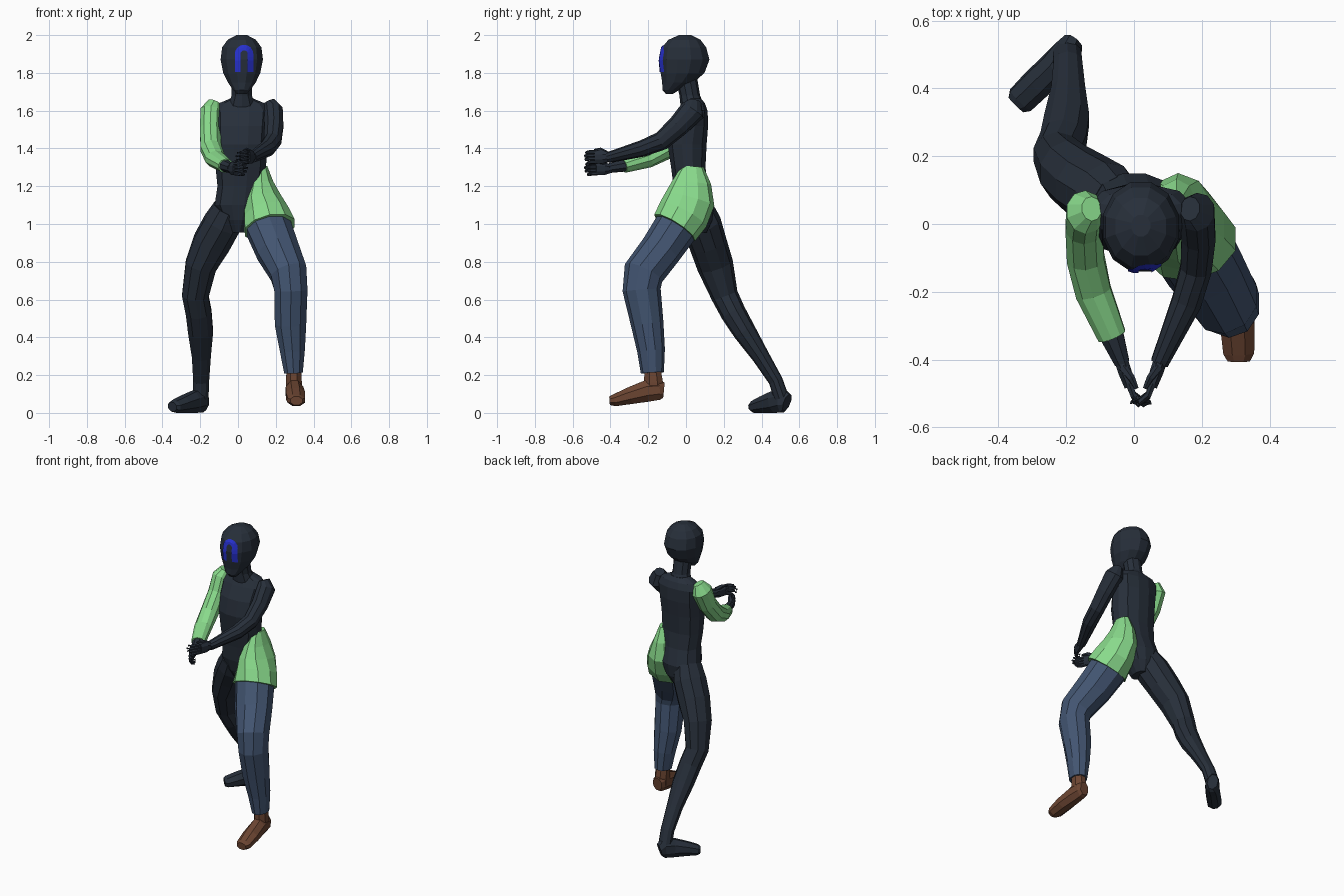
import bpy, bmesh, math
from mathutils import Vector
from mathutils.bvhtree import BVHTree


def material(name, rgb):
    m = bpy.data.materials.new(name)
    m.diffuse_color = (*rgb, 1)
    return m


DARK = material("dark navy", (0.020, 0.028, 0.042))
GREEN = material("light green", (0.25, 0.70, 0.26))
DENIM = material("denim blue", (0.055, 0.090, 0.165))
BROWN = material("shoe brown", (0.150, 0.060, 0.032))
BLUE = material("bright blue", (0.020, 0.030, 0.62))


def finish(name, bm, mat):
    bmesh.ops.recalc_face_normals(bm, faces=bm.faces)
    me = bpy.data.meshes.new(name)
    bm.to_mesh(me)
    bm.free()
    me.materials.append(mat)
    ob = bpy.data.objects.new(name, me)
    bpy.context.collection.objects.link(ob)
    return ob


def loft(name, rows, mat, n=10, flat=False, p=2.0):
    """Skin rings (x, y, z, half width, half depth); rings follow the path unless flat."""
    bm = bmesh.new()
    pts = [Vector(r[:3]) for r in rows]
    rings = []
    for i, r in enumerate(rows):
        t = pts[min(i + 1, len(pts) - 1)] - pts[max(i - 1, 0)]
        t = Vector((0, 0, 1)) if flat else t.normalized()
        u = Vector((1, 0, 0))
        u = (u - t * u.dot(t)).normalized()
        v = t.cross(u)
        ring = []
        for k in range(n):
            a = (k + 0.5) * math.tau / n
            c, s = math.cos(a), math.sin(a)
            f = 1 / (abs(c) ** p + abs(s) ** p) ** (1 / p) / math.cos(math.pi / n)
            if p > 2:
                f *= 0.97
            ring.append(bm.verts.new(pts[i] + u * (r[3] * c * f) + v * (r[4] * s * f)))
        rings.append(ring)
    for a, b in zip(rings, rings[1:]):
        for k in range(n):
            j = (k + 1) % n
            bm.faces.new((a[k], a[j], b[j], b[k]))
    bm.faces.new(rings[0])
    bm.faces.new(rings[-1])
    return finish(name, bm, mat)


# Torso, neck and head
loft("torso", [
    (0.0, 0.05, 0.955, 0.035, 0.06), (0.0, 0.05, 1.02, 0.085, 0.09),
    (0.0, 0.045, 1.10, 0.125, 0.105), (0.012, 0.025, 1.20, 0.122, 0.092),
    (0.015, 0.012, 1.30, 0.135, 0.092), (0.015, 0.006, 1.42, 0.14, 0.104),
    (0.018, 0.02, 1.52, 0.145, 0.098), (0.02, 0.04, 1.60, 0.15, 0.075),
    (0.02, 0.045, 1.64, 0.12, 0.055), (0.02, 0.04, 1.665, 0.06, 0.04)],
    DARK, 12, True, 2.5)
loft("neck", [(0.02, 0.035, 1.62, 0.075, 0.06), (0.02, 0.02, 1.68, 0.054, 0.052),
              (0.02, 0.0, 1.78, 0.055, 0.055)], DARK, 10, True)
head = loft("head", [
    (0.02, -0.088, 1.688, 0.026, 0.018), (0.02, -0.08, 1.71, 0.046, 0.045),
    (0.02, -0.042, 1.75, 0.074, 0.084), (0.02, -0.018, 1.80, 0.098, 0.116),
    (0.02, -0.008, 1.87, 0.112, 0.132), (0.02, -0.010, 1.935, 0.104, 0.117),
    (0.02, -0.008, 1.975, 0.075, 0.085), (0.02, -0.005, 2.0, 0.028, 0.032)],
    DARK, 12, True)

# Arch-shaped face mark, projected on to the head
hb = bmesh.new()
hb.from_mesh(head.data)
tree = BVHTree.FromBMesh(hb)
path = [(-1, 0, 1.805 + 0.02 * i) for i in range(5)]
path += [(-math.cos(a), math.sin(a), 1.90) for a in [math.pi * i / 8 for i in range(9)]]
path += [(1, 0, 1.885 - 0.02 * i) for i in range(5)]
bm = bmesh.new()
strip = []
for cx, cz, z0 in path:
    pair = []
    for rad in (0.019, 0.034, 0.049):
        x, z = 0.032 + cx * rad, z0 + cz * rad
        hit = tree.ray_cast(Vector((x, -1, z)), Vector((0, 1, 0)))[0]
        pair.append(bm.verts.new((x, hit.y - 0.005, z)))
    strip.append(pair)
for a, b in zip(strip, strip[1:]):
    for k in (0, 1):
        bm.faces.new((a[k], a[k + 1], b[k + 1], b[k]))
hb.free()
finish("face_mark", bm, BLUE)

# Right arm: green sleeve and bare forearm
loft("right_sleeve", [
    (-0.125, 0.045, 1.648, 0.03, 0.035), (-0.143, 0.035, 1.60, 0.055, 0.065),
    (-0.147, -0.01, 1.50, 0.055, 0.058), (-0.143, -0.10, 1.40, 0.055, 0.055),
    (-0.12, -0.20, 1.345, 0.053, 0.045), (-0.065, -0.33, 1.308, 0.042, 0.036)], GREEN)
loft("right_forearm", [(-0.08, -0.29, 1.318, 0.036, 0.03), (-0.063, -0.335, 1.307, 0.034, 0.03),
                       (-0.035, -0.41, 1.295, 0.022, 0.025)], DARK, 8)
# Left arm
loft("left_arm", [
    (0.165, 0.045, 1.648, 0.03, 0.035), (0.185, 0.035, 1.60, 0.052, 0.065),
    (0.19, -0.04, 1.52, 0.05, 0.055), (0.183, -0.13, 1.44, 0.046, 0.048),
    (0.155, -0.23, 1.40, 0.044, 0.042), (0.075, -0.41, 1.352, 0.026, 0.028)], DARK)


# Hands: palm, four curled fingers and a thumb; d points towards the other hand
def hand(side, x, y, z, d):
    loft(side + "_palm", [(x, y, z, 0.02, 0.024), (x + d * 0.01, y - 0.03, z, 0.02, 0.034),
                          (x + d * 0.025, y - 0.075, z, 0.016, 0.034)], DARK, 8)
    for i in range(4):
        fz = z + 0.027 - i * 0.018
        ln = (0.9, 1.0, 0.95, 0.75)[i]
        fx, fy = x + d * 0.022, y - 0.065
        loft(f"{side}_finger_{i + 1}", [
            (fx, fy, fz, 0.010, 0.009), (fx + d * 0.015 * ln, fy - 0.04 * ln, fz, 0.009, 0.009),
            (fx + d * 0.045 * ln, fy - 0.062 * ln, fz - 0.004, 0.008, 0.008),
            (fx + d * 0.065 * ln, fy - 0.055 * ln, fz - 0.006, 0.006, 0.006)], DARK, 6)
    loft(side + "_thumb", [(x + d * 0.005, y - 0.02, z + 0.02, 0.013, 0.013),
                           (x + d * 0.03, y - 0.05, z + 0.038, 0.010, 0.010),
                           (x + d * 0.045, y - 0.08, z + 0.036, 0.006, 0.006)], DARK, 6)


hand("right", -0.037, -0.405, 1.293, 1)
hand("left", 0.077, -0.405, 1.355, -1)

# Half shorts over the left hip
loft("left_shorts", [
    (0.125, 0.035, 1.305, 0.03, 0.055), (0.125, 0.03, 1.22, 0.062, 0.098),
    (0.13, 0.02, 1.13, 0.098, 0.128), (0.15, -0.015, 1.05, 0.118, 0.132),
    (0.168, -0.06, 0.98, 0.135, 0.122)], GREEN)

# Left leg: jeans and shoe
loft("left_jeans", [
    (0.13, 0.0, 1.06, 0.095, 0.10), (0.16, -0.05, 0.985, 0.118, 0.112),
    (0.21, -0.135, 0.86, 0.112, 0.105), (0.268, -0.225, 0.74, 0.097, 0.104),
    (0.28, -0.235, 0.65, 0.088, 0.096), (0.278, -0.205, 0.47, 0.083, 0.082),
    (0.288, -0.185, 0.33, 0.066, 0.07), (0.294, -0.178, 0.212, 0.049, 0.058)], DENIM)
loft("left_shoe_ankle", [(0.295, -0.178, 0.24, 0.038, 0.042), (0.296, -0.172, 0.16, 0.042, 0.05),
                         (0.296, -0.17, 0.11, 0.042, 0.046)], BROWN, 8)
loft("left_shoe", [
    (0.296, -0.118, 0.12, 0.03, 0.04), (0.297, -0.14, 0.122, 0.04, 0.052),
    (0.299, -0.21, 0.115, 0.046, 0.056), (0.305, -0.30, 0.09, 0.05, 0.044),
    (0.309, -0.38, 0.066, 0.045, 0.031), (0.309, -0.405, 0.064, 0.032, 0.022)], BROWN, 8, p=2.6)

# Right leg and foot
loft("right_leg", [
    (-0.05, 0.05, 1.08, 0.08, 0.09), (-0.085, 0.08, 1.00, 0.098, 0.102),
    (-0.14, 0.115, 0.90, 0.098, 0.096), (-0.197, 0.155, 0.78, 0.082, 0.092),
    (-0.226, 0.205, 0.62, 0.07, 0.068), (-0.208, 0.25, 0.53, 0.068, 0.064),
    (-0.198, 0.31, 0.43, 0.066, 0.058), (-0.194, 0.395, 0.30, 0.05, 0.044),
    (-0.195, 0.475, 0.17, 0.042, 0.036), (-0.198, 0.505, 0.08, 0.042, 0.038)], DARK)
loft("right_foot", [
    (-0.178, 0.535, 0.055, 0.03, 0.044), (-0.196, 0.51, 0.065, 0.04, 0.062),
    (-0.235, 0.465, 0.058, 0.042, 0.056), (-0.29, 0.41, 0.046, 0.044, 0.043),
    (-0.335, 0.365, 0.034, 0.042, 0.032), (-0.348, 0.352, 0.032, 0.03, 0.024)], DARK, 8, p=2.6)
